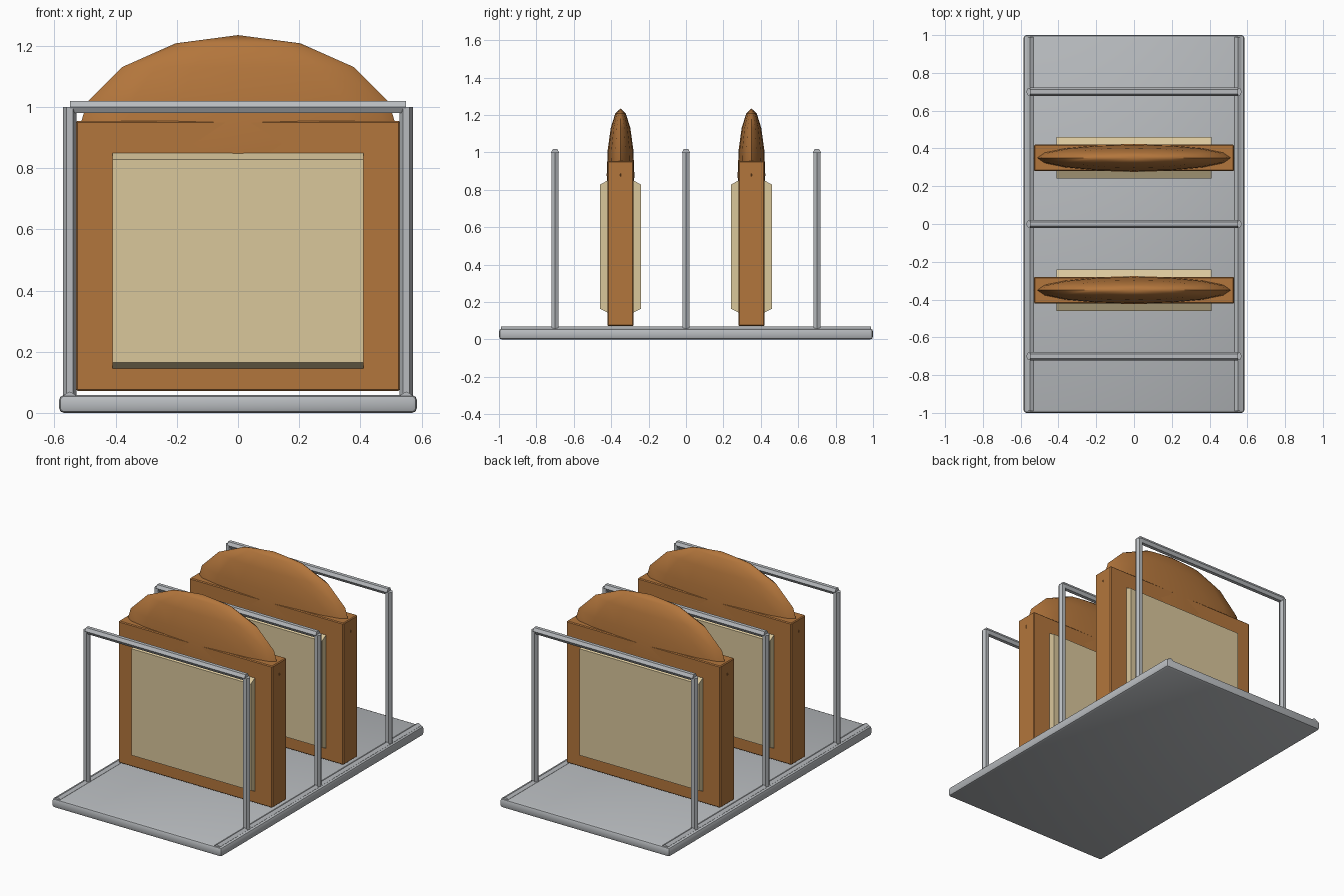
import bpy, bmesh, math
from mathutils import Vector

if "Cube" in bpy.data.objects:
    bpy.data.objects.remove(bpy.data.objects["Cube"])


def material(name, rgb):
    m = bpy.data.materials.new(name)
    m.diffuse_color = (*rgb, 1)
    m.use_nodes = True
    m.node_tree.nodes["Principled BSDF"].inputs["Base Color"].default_value = m.diffuse_color
    return m


METAL = material("grey metal", (0.48, 0.50, 0.52))
CRUST = material("brown crust", (0.45, 0.18, 0.045))
CRUMB = material("cream crumb", (0.70, 0.57, 0.33))


def finish(bm, name, mat, smooth=None):
    bmesh.ops.recalc_face_normals(bm, faces=bm.faces)
    me = bpy.data.meshes.new(name)
    bm.to_mesh(me)
    bm.free()
    me.materials.append(mat)
    ob = bpy.data.objects.new(name, me)
    bpy.context.collection.objects.link(ob)
    if smooth:
        bpy.ops.object.select_all(action='DESELECT')
        ob.select_set(True)
        bpy.context.view_layer.objects.active = ob
        bpy.ops.object.shade_smooth_by_angle(angle=math.radians(smooth))
    return ob


def box(name, lo, hi, mat, bevel=0, segments=1, smooth=None):
    lo, hi = Vector(lo), Vector(hi)
    bm = bmesh.new()
    bmesh.ops.create_cube(bm, size=1)
    bmesh.ops.scale(bm, vec=hi - lo, verts=bm.verts)
    bmesh.ops.translate(bm, vec=(lo + hi) / 2, verts=bm.verts)
    if bevel:
        bmesh.ops.bevel(bm, geom=bm.edges[:], offset=bevel, segments=segments,
                        profile=0.5, affect='EDGES')
    return finish(bm, name, mat, smooth)


def prism(bm, ring, step):
    """Closed prism from a ring of points pushed along a vector."""
    a = [bm.verts.new(p) for p in ring]
    b = [bm.verts.new(Vector(p) + Vector(step)) for p in ring]
    n = len(ring)
    bm.faces.new(a)
    bm.faces.new(b)
    for i in range(n):
        bm.faces.new((a[i], a[(i + 1) % n], b[(i + 1) % n], b[i]))


def rod(bm, start, end, u, v, r=0.022, sides=6):
    """Hexagonal rod whose first corner points along u."""
    start, end, u, v = map(Vector, (start, end, u, v))
    ring = []
    for i in range(sides):
        t = math.tau * i / sides
        ring.append(start + r * (math.cos(t) * u + math.sin(t) * v))
    prism(bm, ring, end - start)


X, Y, Z = (1, 0, 0), (0, 1, 0), (0, 0, 1)

# Tray with rounded rim, and a rail along each long side
box("tray", (-0.585, -1, 0), (0.585, 1, 0.058), METAL, 0.016, 2, 40)
for side, s in (("left", -1), ("right", 1)):
    bm = bmesh.new()
    rod(bm, (s * 0.55, -0.99, 0.048), (s * 0.55, 0.99, 0.048), Z, X)
    finish(bm, side + "_rail", METAL)

# Three wire hoops
for name, y in (("front", -0.7), ("middle", 0), ("back", 0.7)):
    bm = bmesh.new()
    for s in (-1, 1):
        rod(bm, (s * 0.55, y, 0.05), (s * 0.55, y, 1.0), X, Y)
    rod(bm, (-0.55, y, 1.0), (0.55, y, 1.0), Y, Z)
    finish(bm, name + "_hoop", METAL)

# Two slices of toast
for name, y in (("front", -0.35), ("back", 0.35)):
    box(name + "_crust", (-0.53, y - 0.07, 0.072), (0.53, y + 0.07, 0.954),
        CRUST, 0.005)

    # Domed top: flattened sphere sunk into the crust
    bm = bmesh.new()
    bmesh.ops.create_uvsphere(bm, u_segments=16, v_segments=8, radius=1)
    bmesh.ops.scale(bm, vec=(0.534, 0.074, 0.355), verts=bm.verts)
    bmesh.ops.translate(bm, vec=(0, y, 0.88), verts=bm.verts)
    finish(bm, name + "_dome", CRUST, 60)

    # Crumb block showing on both faces, sloped at top and bottom
    bm = bmesh.new()
    profile = [(-0.11, 0.165), (-0.07, 0.145), (0.07, 0.145), (0.11, 0.165),
               (0.11, 0.828), (0.07, 0.85), (-0.07, 0.85), (-0.11, 0.828)]
    prism(bm, [(-0.41, y + a, z) for a, z in profile], (0.82, 0, 0))
    finish(bm, name + "_crumb", CRUMB)
